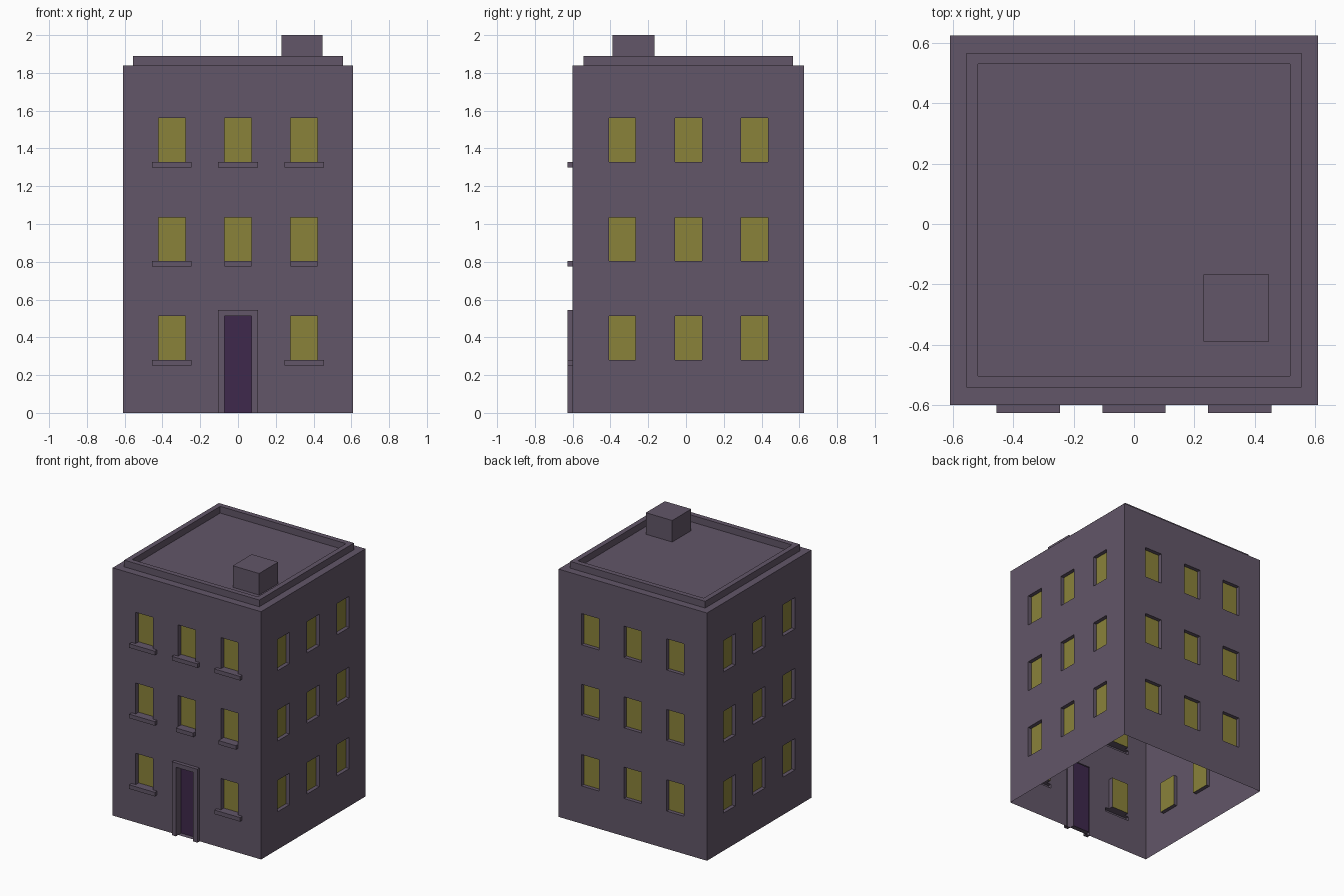
import bpy, bmesh
from mathutils import Matrix, Vector
from math import pi

if "Cube" in bpy.data.objects:
    bpy.data.objects.remove(bpy.data.objects["Cube"])

X, Y0, Y1, H = 0.61, -0.60, 0.625, 1.84
YC = (Y0 + Y1) / 2
FLOORS = [(0.28, 0.513), (0.805, 1.035), (1.328, 1.56)]
COLS = (-0.35, 0.0, 0.35)
HW = 0.071          # half width of a window
OUT = 0.027         # how far sills and door frame stand out


def material(name, rgb):
    m = bpy.data.materials.new(name)
    lin = [(c / 255 / 12.92) if c < 11 else ((c / 255 + 0.055) / 1.055) ** 2.4 for c in rgb]
    m.diffuse_color = (*lin, 1)
    m.use_nodes = True
    m.node_tree.nodes["Principled BSDF"].inputs["Base Color"].default_value = m.diffuse_color
    return m


MATS = [material("masonry", (98, 86, 104)),
        material("window_glow", (138, 130, 58)),
        material("door_paint", (62, 40, 76))]


def finish(bm, name):
    me = bpy.data.meshes.new(name)
    bm.to_mesh(me)
    bm.free()
    for m in MATS:
        me.materials.append(m)
    ob = bpy.data.objects.new(name, me)
    bpy.context.collection.objects.link(ob)
    return ob


def wall(name, half, insets, bumps, place):
    """Wall sheet in x/z facing -y; insets = (rect, depth, material), bumps = lists of rects."""
    rects = [i[0] for i in insets] + [r for b in bumps for r in b]
    us = sorted({-half, half} | {r[k] for r in rects for k in (0, 1)})
    zs = sorted({0, H} | {r[k] for r in rects for k in (2, 3)})
    bm = bmesh.new()
    grid = [[bm.verts.new((u, 0, z)) for u in us] for z in zs]
    cells = []
    for j in range(len(zs) - 1):
        for i in range(len(us) - 1):
            f = bm.faces.new((grid[j][i], grid[j][i + 1], grid[j + 1][i + 1], grid[j + 1][i]))
            cells.append((f, (us[i] + us[i + 1]) / 2, (zs[j] + zs[j + 1]) / 2))

    def pick(group):
        return [f for f, u, z in cells
                if any(r[0] < u < r[1] and r[2] < z < r[3] for r in group)]

    jobs = [(pick([r]), d, m) for r, d, m in insets] + [(pick(b), -OUT, 0) for b in bumps]
    for faces, depth, mat in jobs:
        new = bmesh.ops.extrude_face_region(bm, geom=faces)["geom"]
        bmesh.ops.delete(bm, geom=[f for f in faces if f.is_valid], context='FACES_ONLY')
        bmesh.ops.translate(bm, vec=(0, depth, 0),
                            verts=[g for g in new if isinstance(g, bmesh.types.BMVert)])
        for g in new:
            if isinstance(g, bmesh.types.BMFace):
                g.material_index = mat
    bmesh.ops.transform(bm, matrix=place, verts=bm.verts)
    finish(bm, name)


def window(c, z):
    return (c - HW, c + HW, z[0], z[1])


# front wall: windows, sills, door and door frame
DOOR_TOP, FRAME_TOP, FRAME = 0.513, 0.545, 0.105
front, sills = [], []
for n, z in enumerate(FLOORS):
    for c in COLS:
        if n == 0 and c == 0:
            continue
        front.append((window(c, z), 0.035, 1))
        w = HW if n == 1 and c >= 0 else FRAME
        sills.append([(c - w, c + w, z[0] - 0.03, z[0])])
front.append(((-HW, HW, 0, DOOR_TOP), 0.035, 2))
sills.append([(-FRAME, -HW, 0, FRAME_TOP), (HW, FRAME, 0, FRAME_TOP),
              (-HW, HW, DOOR_TOP, FRAME_TOP)])
wall("front_wall", X, front, sills, Matrix.Translation((0, Y0, 0)))

# side and back walls: plain recessed windows
plain = [(window(c, z), 0.028, 1) for z in FLOORS for c in COLS]
D = (Y1 - Y0) / 2
for name, half, pos, ang in (("right_wall", D, (X, YC, 0), pi / 2),
                             ("back_wall", X, (0, Y1, 0), pi),
                             ("left_wall", D, (-X, YC, 0), -pi / 2)):
    wall(name, half, plain, [], Matrix.Translation(pos) @ Matrix.Rotation(ang, 4, 'Z'))


def stepped(name, rings):
    """Skin stacked rectangles (x0, x1, y0, y1, z) and cap the last one."""
    bm = bmesh.new()
    loops = [[bm.verts.new(p) for p in ((a, c, z), (b, c, z), (b, d, z), (a, d, z))]
             for a, b, c, d, z in rings]
    for lo, hi in zip(loops, loops[1:]):
        for i in range(4):
            k = (i + 1) % 4
            bm.faces.new((lo[i], lo[k], hi[k], hi[i]))
    bm.faces.new(loops[-1])
    finish(bm, name)


# roof ledge, parapet and sunken roof deck
P, Q = 0.555, 0.517
stepped("roof_parapet", [(-X, X, Y0, Y1, H),
                         (-P, P, YC - P, YC + P, H), (-P, P, YC - P, YC + P, 1.89),
                         (-Q, Q, YC - Q, YC + Q, 1.89), (-Q, Q, YC - Q, YC + Q, H)])
# chimney block
stepped("chimney", [(0.23, 0.447, -0.39, -0.167, z) for z in (H, 2.0)])
